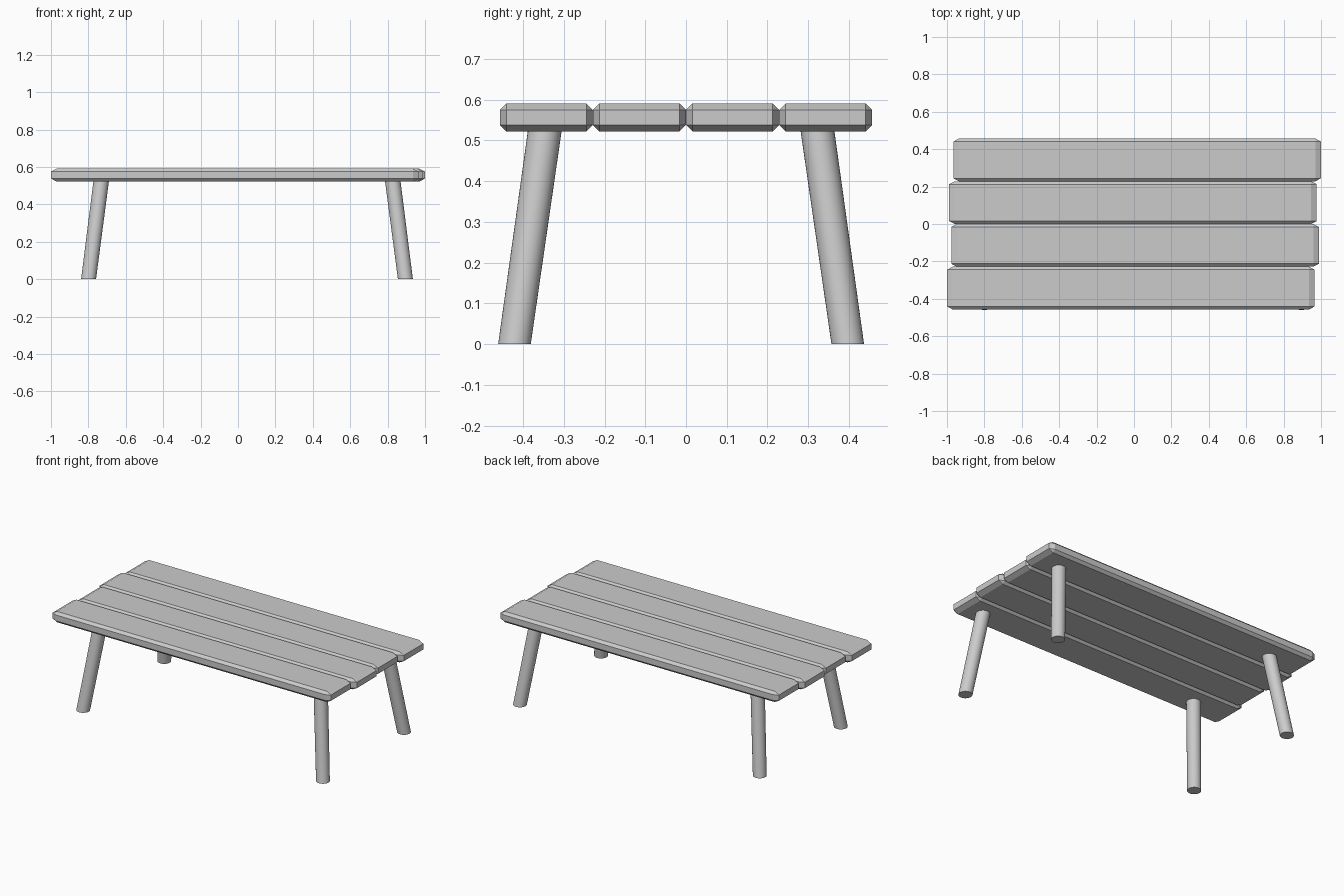
import bpy
import bmesh
from mathutils import Matrix, Vector

cube = bpy.data.objects.get("Cube")
if cube:
    bpy.data.objects.remove(cube, do_unlink=True)

# One plain grey for the whole table
grey = bpy.data.materials.new("plain_grey")
grey.use_nodes = True
colour = (0.6, 0.6, 0.6, 1)
grey.diffuse_color = colour
grey.node_tree.nodes["Principled BSDF"].inputs["Base Color"].default_value = colour

TOP, UNDERSIDE = 0.591, 0.522
LENGTH, WIDTH = 1.966, 0.2285
CHAMFER, STRETCH = 0.016, 1.9   # chamfers are longer along the plank


def add_object(name, bm):
    bmesh.ops.recalc_face_normals(bm, faces=bm.faces)
    mesh = bpy.data.meshes.new(name)
    bm.to_mesh(mesh)
    bm.free()
    mesh.materials.append(grey)
    obj = bpy.data.objects.new(name, mesh)
    bpy.context.collection.objects.link(obj)
    return obj


def plank(name, x, y):
    bm = bmesh.new()
    bmesh.ops.create_cube(bm, size=1)
    size = (LENGTH / STRETCH, WIDTH, TOP - UNDERSIDE)
    bmesh.ops.scale(bm, vec=size, verts=bm.verts)
    bmesh.ops.bevel(bm, geom=bm.edges[:], offset=CHAMFER, segments=1,
                    affect='EDGES', profile=0.5)
    bmesh.ops.scale(bm, vec=(STRETCH, 1, 1), verts=bm.verts)
    obj = add_object(name, bm)
    obj.location = (x, y, (TOP + UNDERSIDE) / 2)


def leg(name, foot, head):
    # Upright cylinder sheared so that both ends stay level
    foot, head = Vector(foot), Vector(head)
    height = head.z - foot.z
    bm = bmesh.new()
    bmesh.ops.create_cone(bm, cap_ends=True, segments=32, radius1=0.04,
                          radius2=0.0415, depth=height,
                          matrix=Matrix.Translation((0, 0, height / 2)))
    for v in bm.verts:
        lean = foot.lerp(head, v.co.z / height)
        v.co.x += lean.x
        v.co.y += lean.y
    for f in bm.faces:
        f.smooth = len(f.verts) == 4
    for e in bm.edges:
        e.smooth = all(f.smooth for f in e.link_faces)
    add_object(name, bm)


# Four staggered planks, front to back
names = ("front", "front_middle", "back_middle", "back")
for i, (label, x) in enumerate(zip(names, (-0.017, 0.006, -0.006, 0.017))):
    plank(label + "_plank", x, (i - 1.5) * WIDTH)

# Splayed legs, set slightly off the middle of the top
CENTRE_X, CENTRE_Y = 0.048, -0.012
for side, sx in (("right", -1), ("left", 1)):
    for end, sy in (("front", -1), ("back", 1)):
        foot = (CENTRE_X + sx * 0.847, CENTRE_Y + sy * 0.409, 0)
        head = (CENTRE_X + sx * 0.779, CENTRE_Y + sy * 0.334, UNDERSIDE + 0.006)
        leg(f"{end}_{side}_leg", foot, head)
